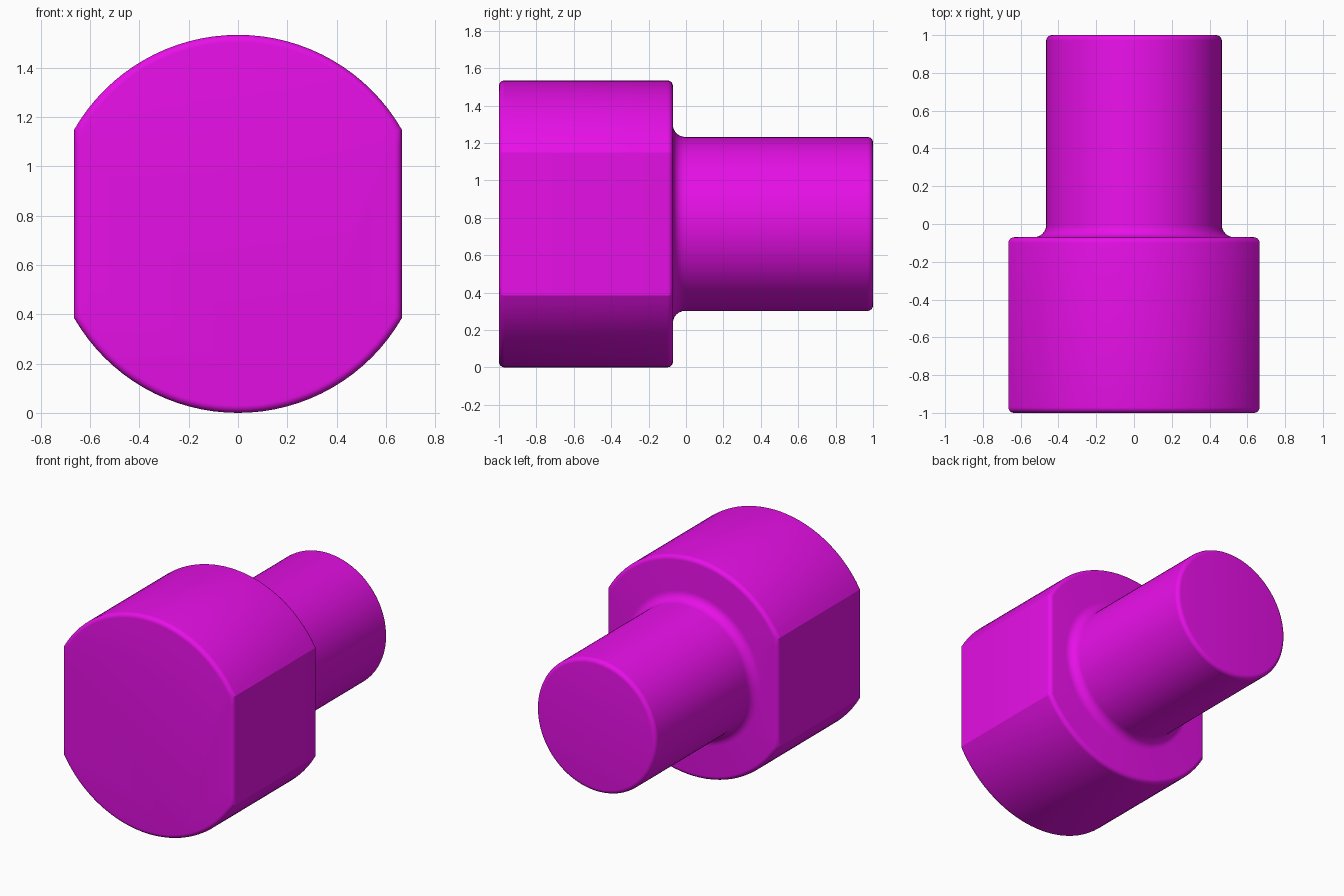
import bpy, bmesh, math

if "Cube" in bpy.data.objects:
    bpy.data.objects.remove(bpy.data.objects["Cube"])

CZ = 0.767            # height of the axis
HEAD_R, FLAT_X = 0.767, 0.665
SHAFT_R = 0.465
STEP_Y = -0.07        # back face of the head
BEV, FIL = 0.03, 0.065
SEG = 6

mat = bpy.data.materials.new("magenta")
mat.diffuse_color = (0.8, 0.005, 0.8, 1)
mat.use_nodes = True
mat.node_tree.nodes["Principled BSDF"].inputs["Base Color"].default_value = mat.diffuse_color


def angles(a0):
    """Shared loop layout: 16 steps on each flat, 32 on each arc."""
    stops = [(-a0, a0, 16), (a0, math.pi - a0, 32),
             (math.pi - a0, math.pi + a0, 16), (math.pi + a0, 2 * math.pi - a0, 32)]
    return [a + (b - a) * i / n for a, b, n in stops for i in range(n)]


def head_loop(inset, y):
    r, f = HEAD_R - inset, FLAT_X - inset
    pts = []
    for a in angles(math.acos(f / r)):
        k = min(r, f / max(abs(math.cos(a)), 1e-6))
        pts.append((k * math.cos(a), y, CZ + k * math.sin(a)))
    return pts


def round_loop(r, y):
    return [(r * math.cos(a), y, CZ + r * math.sin(a)) for a in angles(math.pi / 6)]


arc = [(math.sin(t), math.cos(t)) for t in (math.pi / 2 * i / SEG for i in range(SEG + 1))]
loops = []
# head: rounded front rim, rounded back rim
loops += [head_loop(BEV * (1 - s), -1 + BEV * (1 - c)) for s, c in arc]
loops += [head_loop(BEV * (1 - c), STEP_Y - BEV * (1 - s)) for s, c in reversed(arc)]
# make the rim run outward to inward on the back face
loops[SEG + 1:] = [head_loop(BEV * (1 - c), STEP_Y - BEV + BEV * s) for s, c in arc]
# fillet between head and shaft, then shaft with rounded end
loops += [round_loop(SHAFT_R + FIL * (1 - s), STEP_Y + FIL * (1 - c)) for s, c in arc]
loops += [round_loop(SHAFT_R - BEV * (1 - c), 1 - BEV + BEV * s) for s, c in arc]

# skin the loops and cap both ends
bm = bmesh.new()
rings = [[bm.verts.new(p) for p in lp] for lp in loops]
n = len(rings[0])
for A, B in zip(rings, rings[1:]):
    for i in range(n):
        j = (i + 1) % n
        bm.faces.new((A[i], A[j], B[j], B[i]))
bm.faces.new(rings[0])
bm.faces.new(rings[-1])
bmesh.ops.recalc_face_normals(bm, faces=bm.faces[:])
me = bpy.data.meshes.new("flatted_head_pin")
bm.to_mesh(me)
bm.free()
me.materials.append(mat)
ob = bpy.data.objects.new("flatted_head_pin", me)
bpy.context.collection.objects.link(ob)
bpy.context.view_layer.objects.active = ob
ob.select_set(True)
bpy.ops.object.shade_smooth_by_angle(angle=math.radians(24))
